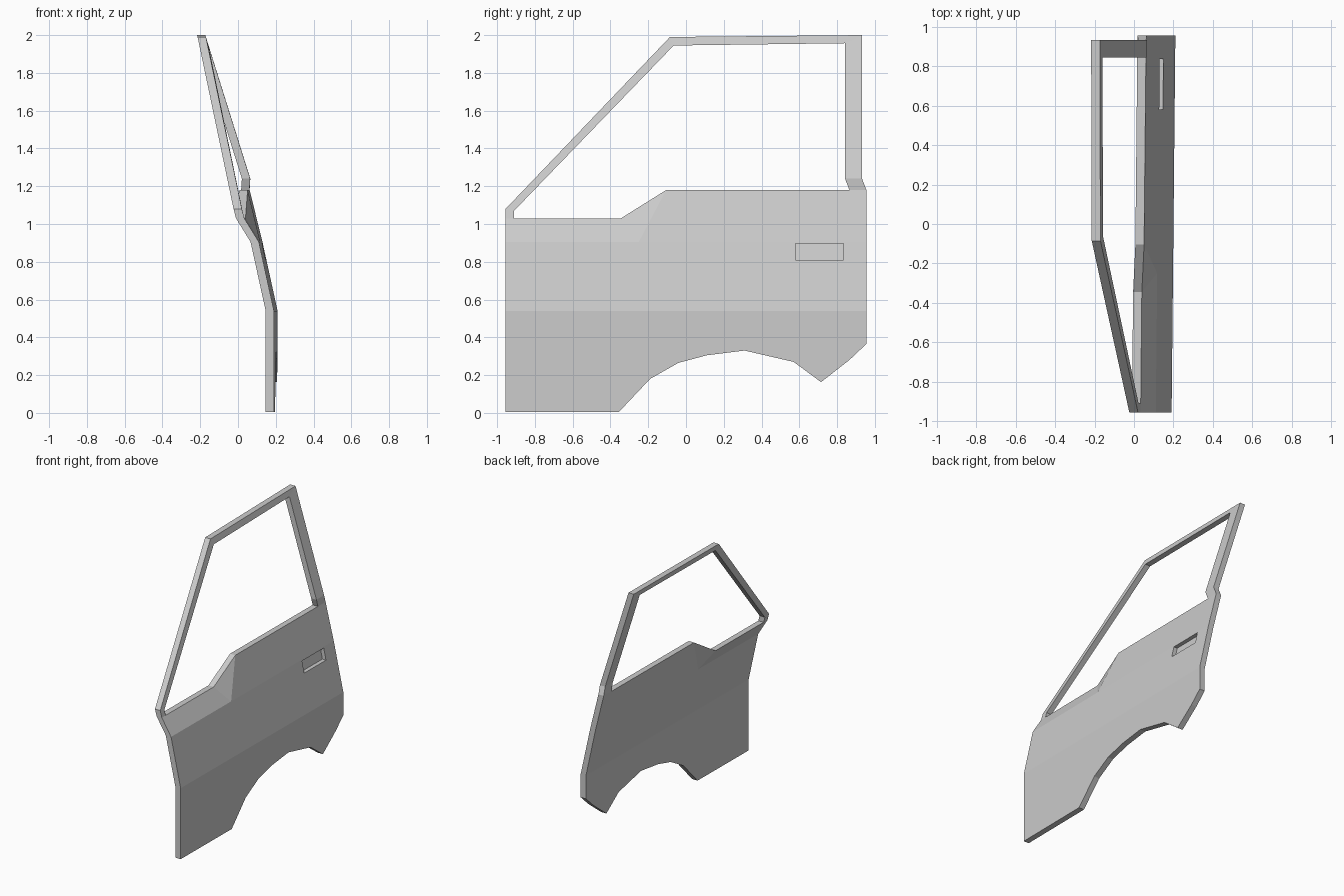
import bpy, bmesh
from mathutils import Vector

if "Cube" in bpy.data.objects:
    bpy.data.objects.remove(bpy.data.objects["Cube"])

THICK = 0.044
# Outer-skin cross-section: (z, x)
SECTION = [(0, .2), (.54, .2), (.905, .12), (1.03, .043), (1.08, .03),
           (1.18, .052), (1.24, .056), (2.0, -.173)]


def skin_x(y, z):
    for (z0, x0), (z1, x1) in zip(SECTION, SECTION[1:]):
        if z <= z1 + 1e-6:
            x = x0 + (x1 - x0) * (z - z0) / (z1 - z0)
            return x + (0.01 * y if z < 1.5 else 0)
    return SECTION[-1][1]


F, R, BELT = -.955, .955, .905
A, B, C, D = (-.345, 1.03), (-.105, 1.18), (-.355, BELT), (-.25, BELT)

# Lower skin with wheel-arch cutout
lower = [(F, 0.005), (-.355, 0.005), (-.19, .18), (-.04, .265), (.11, .305),
         (.31, .33), (.57, .27), (.715, .163), (.865, .28), (R, .365),
         (R, BELT), D, C, (F, BELT)]
# Upper skin: low front, stepped shoulder, high rear
upper = [[(F, BELT), C, A, (-.91, 1.03), (F, 1.03)],
         [C, D, A], [D, B, A],
         [D, (R, BELT), (R, 1.18), (.865, 1.18), B]]
# Window frame: paired outer and inner outlines
outer = [(F, 1.03), (F, 1.08), (-.085, 1.99), (.932, 2.0), (.932, 1.24), (R, 1.18)]
inner = [(-.91, 1.03), (-.91, 1.07), (-.065, 1.945), (.842, 1.957), (.842, 1.24), (.865, 1.18)]
frame = [[outer[i], outer[i + 1], inner[i + 1], inner[i]] for i in range(5)]

bm = bmesh.new()
verts = {}


def vert(p):
    if p not in verts:
        verts[p] = bm.verts.new((0, p[0], p[1]))
    return verts[p]


for poly in [lower] + upper + frame:
    bm.faces.new([vert(p) for p in poly])

# Crease line and handle recess outline
Y0, Y1, Z0, Z1 = .58, .835, .81, .896
cuts = [((0, 0, .54), (0, 0, 1)), ((0, 0, Z0), (0, 0, 1)), ((0, 0, Z1), (0, 0, 1)),
        ((0, Y0, 0), (0, 1, 0)), ((0, Y1, 0), (0, 1, 0))]
for co, no in cuts:
    bmesh.ops.bisect_plane(bm, geom=bm.verts[:] + bm.edges[:] + bm.faces[:],
                           dist=1e-5, plane_co=co, plane_no=no)

# Bend the flat skin to the cross-section and give it thickness
for v in bm.verts:
    v.co.x = skin_x(v.co.y, v.co.z)
skin = bm.faces[:]
pocket = [f for f in skin
          if Y0 < f.calc_center_median().y < Y1 and Z0 < f.calc_center_median().z < Z1]
ext = bmesh.ops.extrude_face_region(bm, geom=skin, use_keep_orig=True)
bmesh.ops.translate(bm, vec=Vector((-THICK, 0, 0)),
                    verts=[g for g in ext["geom"] if isinstance(g, bmesh.types.BMVert)])

# Sunken handle recess
dip = bmesh.ops.extrude_discrete_faces(bm, faces=pocket)
bmesh.ops.translate(bm, vec=Vector((-.03, 0, 0)),
                    verts=list({v for f in dip["faces"] for v in f.verts}))
bmesh.ops.recalc_face_normals(bm, faces=bm.faces[:])

mesh = bpy.data.meshes.new("door_shell")
bm.to_mesh(mesh)
bm.free()
door = bpy.data.objects.new("door_shell", mesh)
bpy.context.collection.objects.link(door)
